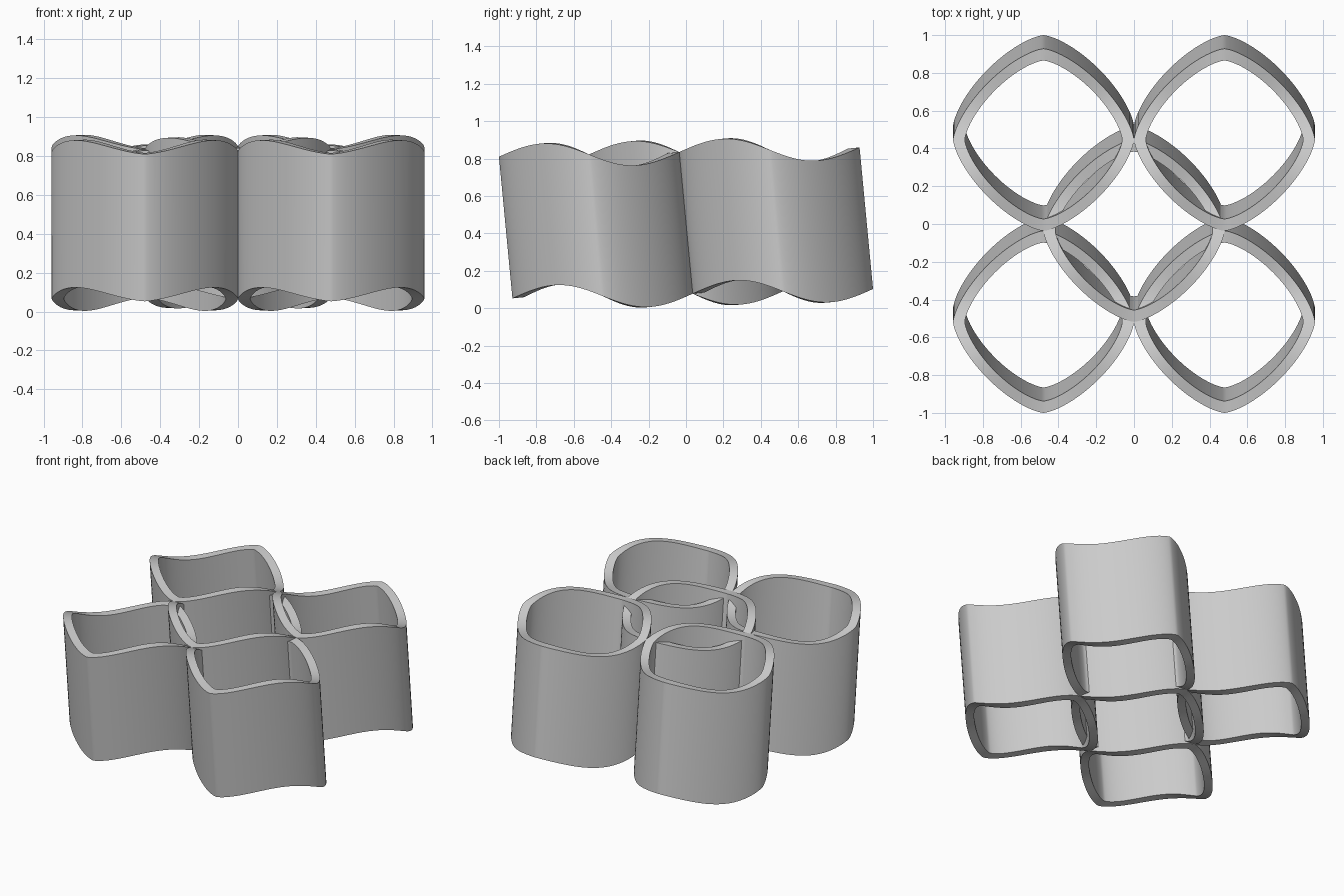
import bpy, bmesh, math

cube = bpy.data.objects.get("Cube")
if cube:
    bpy.data.objects.remove(cube, do_unlink=True)

HALF_X, HALF_Y = 0.479, 0.482   # half diagonals of one tube
ROUND = 1.45                    # 1 = sharp diamond, 2 = ellipse
INNER = 0.87                    # inner wall scale
WAVE = 0.065                    # rim wave height
SLOPE = 0.026                   # gentle rise towards the back
LEAN, HEIGHT = 0.072, 0.757     # tubes lean forward as they rise
BASE = 0.078
SEGMENTS = 96

grey = bpy.data.materials.new("light grey")
grey.use_nodes = True
colour = (0.6, 0.6, 0.6, 1)
grey.diffuse_color = colour
grey.node_tree.nodes["Principled BSDF"].inputs["Base Color"].default_value = colour


def power(value):
    return math.copysign(abs(value) ** (2 / ROUND), value)


def ring(bm, cx, cy, scale, level):
    """One wavy rounded-diamond loop; level is 0 at the bottom, 1 at the top."""
    verts = []
    for i in range(SEGMENTS):
        angle = 2 * math.pi * i / SEGMENTS
        u, v = power(math.cos(angle)), power(math.sin(angle))
        x = cx + u * HALF_X * scale
        y = cy + v * HALF_Y * scale + LEAN * (0.5 - level)
        z = BASE + level * HEIGHT + SLOPE * (cy + v * HALF_Y)
        z -= WAVE * math.sin(math.pi * v)
        z += 0.1 * v * HALF_Y * (scale - 1)
        verts.append(bm.verts.new((x, y, z)))
    return verts


def tube(name, cx, cy):
    bm = bmesh.new()
    # outer bottom, outer top, inner top, inner bottom
    loops = [ring(bm, cx, cy, s, k) for s, k in ((1, 0), (1, 1), (INNER, 1), (INNER, 0))]
    for a, b in zip(loops, loops[1:] + loops[:1]):
        for i in range(SEGMENTS):
            j = (i + 1) % SEGMENTS
            bm.faces.new((a[i], a[j], b[j], b[i]))
    bmesh.ops.recalc_face_normals(bm, faces=bm.faces)
    mesh = bpy.data.meshes.new(name)
    bm.to_mesh(mesh)
    bm.free()
    mesh.materials.append(grey)
    obj = bpy.data.objects.new(name, mesh)
    bpy.context.collection.objects.link(obj)
    bpy.ops.object.select_all(action="DESELECT")
    obj.select_set(True)
    bpy.context.view_layer.objects.active = obj
    bpy.ops.object.shade_smooth_by_angle(angle=math.radians(30))


# Four corner tubes and the overlapping one in the middle
for side, sx in (("left", 1), ("right", -1)):
    for end, sy in (("front", -1), ("back", 1)):
        tube(f"{end}_{side}_tube", sx * HALF_X, sy * HALF_Y)
tube("centre_tube", 0, 0)
